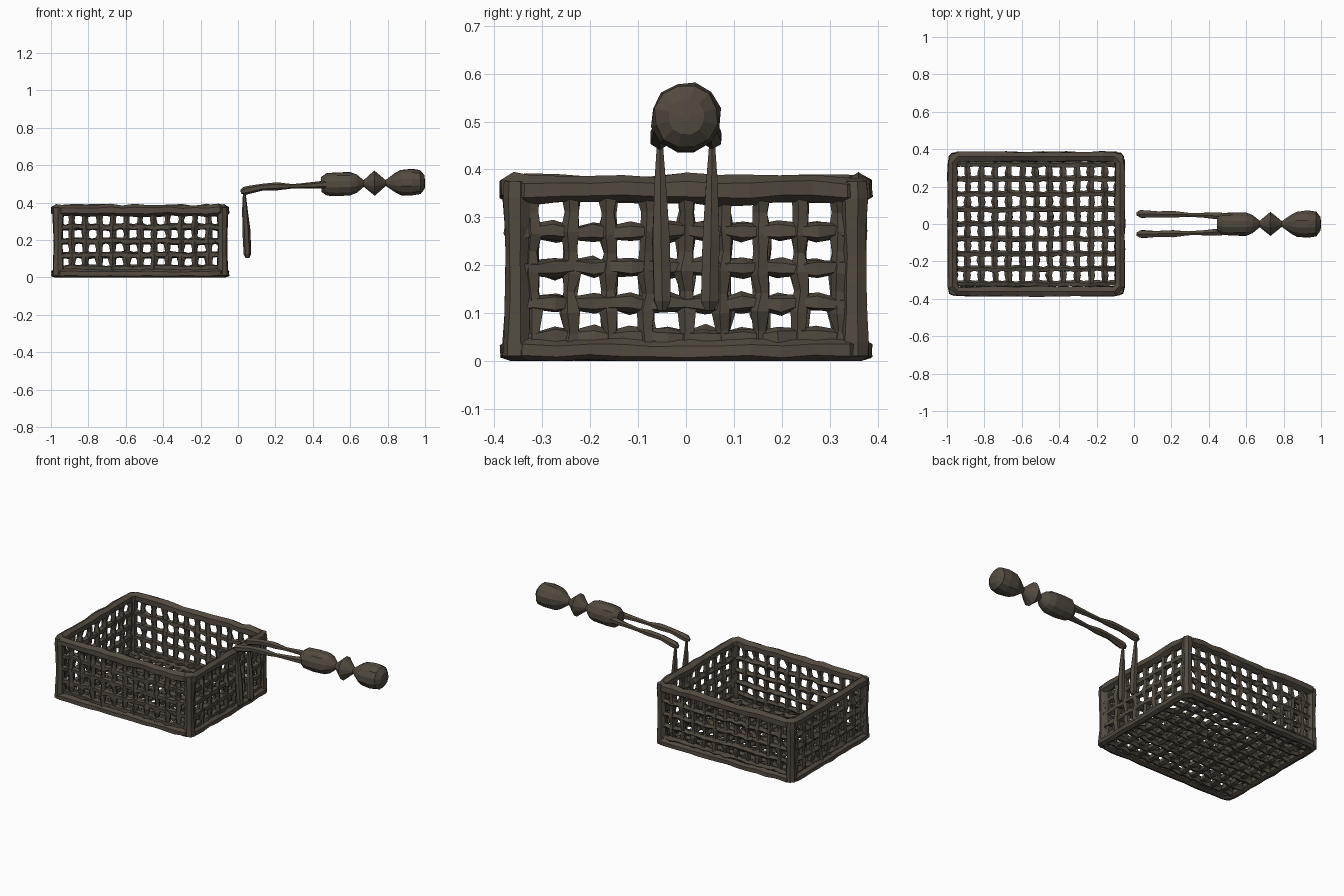
import bpy, random
from mathutils import Vector
from math import cos, sin, pi

if "Cube" in bpy.data.objects:
    bpy.data.objects.remove(bpy.data.objects["Cube"])

random.seed(7)
iron = bpy.data.materials.new("dark brown iron")
iron.diffuse_color = (0.085, 0.068, 0.05, 1)
iron.use_nodes = True
iron.node_tree.nodes["Principled BSDF"].inputs["Base Color"].default_value = iron.diffuse_color


def tube(verts, faces, pts, radii, sides=6, closed=False, jit=0.0, ref=None):
    """Sweep a faceted, slightly irregular ring along a path."""
    pts = [Vector(p) for p in pts]
    n, base = len(pts), len(verts)
    for i, p in enumerate(pts):
        if closed:
            d = pts[(i + 1) % n] - pts[i - 1]
        else:
            d = pts[min(i + 1, n - 1)] - pts[max(i - 1, 0)]
        d.normalize()
        up = Vector(ref) if ref else (Vector((1, 0, 0)) if abs(d.z) > 0.8 else Vector((0, 0, 1)))
        u = d.cross(up).normalized()
        w = u.cross(d)
        for k in range(sides):
            a = 2 * pi * (k + 0.5) / sides
            r = radii[i] * random.uniform(1 - jit, 1 + jit)
            verts.append(p + (u * cos(a) + w * sin(a)) * r)
    for i in range(n if closed else n - 1):
        j = (i + 1) % n
        for k in range(sides):
            m = (k + 1) % sides
            faces.append((base + i * sides + k, base + i * sides + m,
                          base + j * sides + m, base + j * sides + k))
    if not closed:
        faces.append(tuple(base + k for k in reversed(range(sides))))
        faces.append(tuple(base + (n - 1) * sides + k for k in range(sides)))


def make(name, verts, faces):
    me = bpy.data.meshes.new(name)
    # keep everything above the ground plane
    me.from_pydata([(v[0], v[1], max(v[2], 0)) for v in verts], [], faces)
    me.materials.append(iron)
    ob = bpy.data.objects.new(name, me)
    bpy.context.collection.objects.link(ob)
    return ob


def wire(verts, faces, a, b, cells):
    """Straight wire, swollen at the crossings and thinner between them."""
    a, b = Vector(a), Vector(b)
    n = cells * 2
    pts, radii = [], []
    for i in range(n + 1):
        off = Vector([random.uniform(-0.004, 0.004) for _ in range(3)])
        pts.append(a.lerp(b, i / n) + off)
        radii.append(0.021 if i % 2 == 0 else 0.015)
    tube(verts, faces, pts, radii, 5, jit=0.2)


# Basket extents (wall centre lines)
X0, X1, Y = -0.962, -0.083, 0.352
CX = (X0 + X1) / 2
xs = [X0 + (X1 - X0) * i / 12 for i in range(1, 12)]
ys = [-0.32 + 0.08 * i for i in range(9)]
zs = [0.05, 0.12, 0.195, 0.27]
ZB, ZT = 0.02, 0.35

# Floor grid
v, f = [], []
for x in xs:
    wire(v, f, (x, -Y, ZB), (x, Y, ZB), 9)
for y in ys:
    wire(v, f, (X0, y, ZB), (X1, y, ZB), 12)
make("floor_grid", v, f)

# Long wall grids
for name, s in (("front_wall_grid", -1), ("back_wall_grid", 1)):
    v, f = [], []
    for x in xs:
        wire(v, f, (x, s * Y, ZB), (x, s * Y, ZT), 4)
    for z in zs:
        wire(v, f, (X0, s * Y, z), (X1, s * Y, z), 12)
    make(name, v, f)

# Short wall grids
for name, x in (("left_wall_grid", X0), ("right_wall_grid", X1)):
    v, f = [], []
    for y in ys:
        wire(v, f, (x, y, ZB), (x, y, ZT), 4)
    for z in zs:
        wire(v, f, (x, -Y, z), (x, Y, z), 9)
    make(name, v, f)


# Rounded rectangular rails
def rail(name, z, r, out, wave):
    hx, hy, c = (X1 - X0) / 2 + out, Y + out, 0.03
    corners = [(hx - c, -hy), (hx, -hy + c), (hx, hy - c), (hx - c, hy),
               (-hx + c, hy), (-hx, hy - c), (-hx, -hy + c), (-hx + c, -hy)]
    pts = []
    for i, p in enumerate(corners):
        q = corners[(i + 1) % 8]
        n = (1, 10, 1, 13)[i % 4]
        for k in range(n):
            t = k / n
            pts.append((CX + p[0] + (q[0] - p[0]) * t, p[1] + (q[1] - p[1]) * t,
                        z + random.uniform(-wave, wave)))
    v, f = [], []
    radii = [r * random.uniform(0.88, 1.08) for _ in pts]
    tube(v, f, pts, radii, 6, closed=True, jit=0.1, ref=(0, 0, 1))
    make(name, v, f)


rail("top_rim", 0.359, 0.030, 0.008, 0.004)
rail("bottom_rim", 0.021, 0.024, 0.014, 0.003)

# Corner posts, flared at both ends
v, f = [], []
for x in (X0, X1):
    for y in (-Y, Y):
        hs = [0.01, 0.04, 0.1, 0.16, 0.22, 0.28, 0.34, 0.375]
        tube(v, f, [(x, y, z) for z in hs],
             [0.033, 0.031, 0.028, 0.026, 0.026, 0.028, 0.031, 0.028], 7, jit=0.08)
make("corner_posts", v, f)

# Handle prongs: hanging hook and horizontal rod
for name, y in (("front_prong", -0.052), ("back_prong", 0.052)):
    v, f = [], []
    tube(v, f, [(0.05, y * 0.95, 0.105), (0.05, y * 0.95, 0.125), (0.045, y, 0.25),
                (0.037, y * 1.03, 0.37), (0.033, y * 1.05, 0.465)],
         [0.010, 0.020, 0.021, 0.014, 0.006], 6, jit=0.05)
    tube(v, f, [(0.015, y * 1.05, 0.457), (0.035, y * 1.05, 0.463), (0.06, y * 1.05, 0.469),
                (0.13, y, 0.483), (0.21, y, 0.487), (0.29, y * 0.95, 0.487),
                (0.37, y * 0.9, 0.492), (0.47, y * 0.8, 0.497)],
         [0.010, 0.022, 0.022, 0.018, 0.021, 0.012, 0.015, 0.022], 6, jit=0.05)
    make(name, v, f)

# Turned grip: barrel, bead and knob joined by thin necks
prof = [(0.445, 0.040), (0.475, 0.062), (0.53, 0.065), (0.60, 0.063), (0.635, 0.050),
        (0.672, 0.018), (0.73, 0.068), (0.79, 0.016), (0.84, 0.052), (0.87, 0.069),
        (0.93, 0.073), (0.975, 0.066), (0.997, 0.038), (1.0, 0.01)]
v, f = [], []
tube(v, f, [(x, 0, 0.497 + 0.012 * (x - 0.445) / 0.5) for x, r in prof],
     [r for x, r in prof], 12, jit=0.04)
make("grip", v, f)
